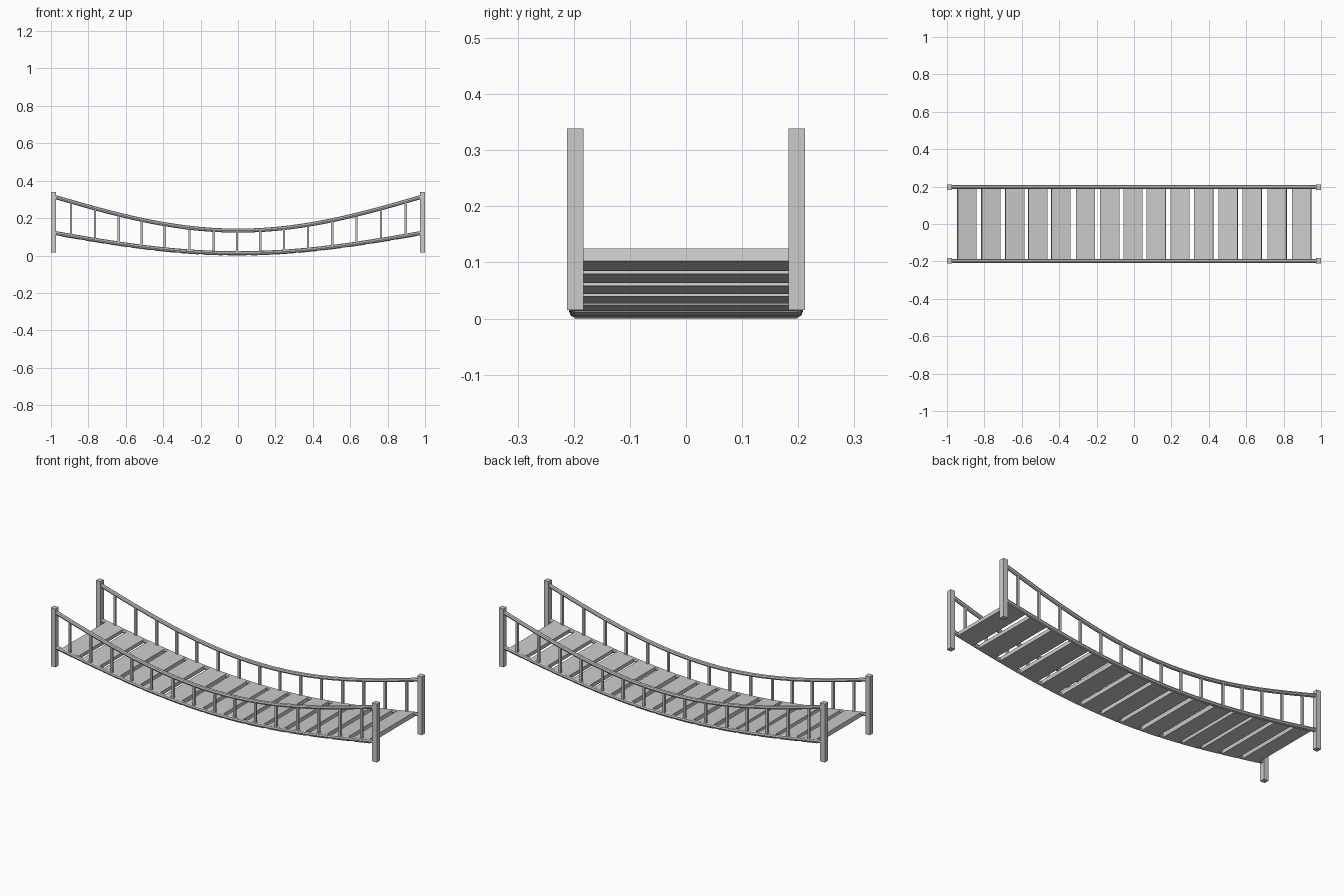
import bpy, math
from mathutils import Matrix

if "Cube" in bpy.data.objects:
    bpy.data.objects.remove(bpy.data.objects["Cube"])

END, SIDE = 0.986, 0.1975          # post centre x, rail centre y
XS = [-.893, -.765, -.637, -.514, -.392, -.259, -.13, -.005,
      .119, .246, .374, .504, .633, .765, .897]


def sag(x, base, rise):
    return base + rise * (1 - math.cos(x / END * math.pi / 2))


def deck_z(x):
    return sag(x, 0.0125, 0.109)


def rail_z(x):
    return sag(x, 0.133, 0.182)


def box(name, loc, size, tilt=0.0):
    bpy.ops.mesh.primitive_cube_add(size=1, location=loc, rotation=(0, tilt, 0))
    ob = bpy.context.object
    ob.name = name
    ob.data.transform(Matrix.Diagonal((*size, 1)))
    return ob


def rope(name, y, height, radius=0.0108, n=28):
    cu = bpy.data.curves.new(name, 'CURVE')
    cu.dimensions = '3D'
    cu.bevel_depth = radius
    cu.bevel_resolution = 2
    cu.use_fill_caps = True
    sp = cu.splines.new('POLY')
    sp.points.add(n)
    for i, p in enumerate(sp.points):
        x = -END + 2 * END * i / n
        p.co = (x, y, height(x), 1)
    sp.use_smooth = False
    ob = bpy.data.objects.new(name, cu)
    bpy.context.collection.objects.link(ob)
    bpy.ops.object.select_all(action='DESELECT')
    ob.select_set(True)
    bpy.context.view_layer.objects.active = ob
    bpy.ops.object.convert(target='MESH')


# deck planks, tilted to follow the sag
for x in XS:
    slope = math.atan((deck_z(x + .01) - deck_z(x - .01)) / .02)
    box("plank", (x, 0, deck_z(x) - 0.001), (0.102, 0.398, 0.023), -slope)

for s, side in ((-1, "front"), (1, "back")):
    y = s * SIDE
    # lower rope and handrail
    rope(side + "_deck_rope", y, deck_z)
    rope(side + "_handrail", y, rail_z)
    # balusters
    for x in XS:
        lo, hi = deck_z(x), rail_z(x)
        box(side + "_baluster", (x, y, (lo + hi) / 2), (0.012, 0.012, hi - lo))
    # end posts
    for e in (-1, 1):
        box(side + "_post", (e * END, y, 0.177), (0.028, 0.029, 0.324))
